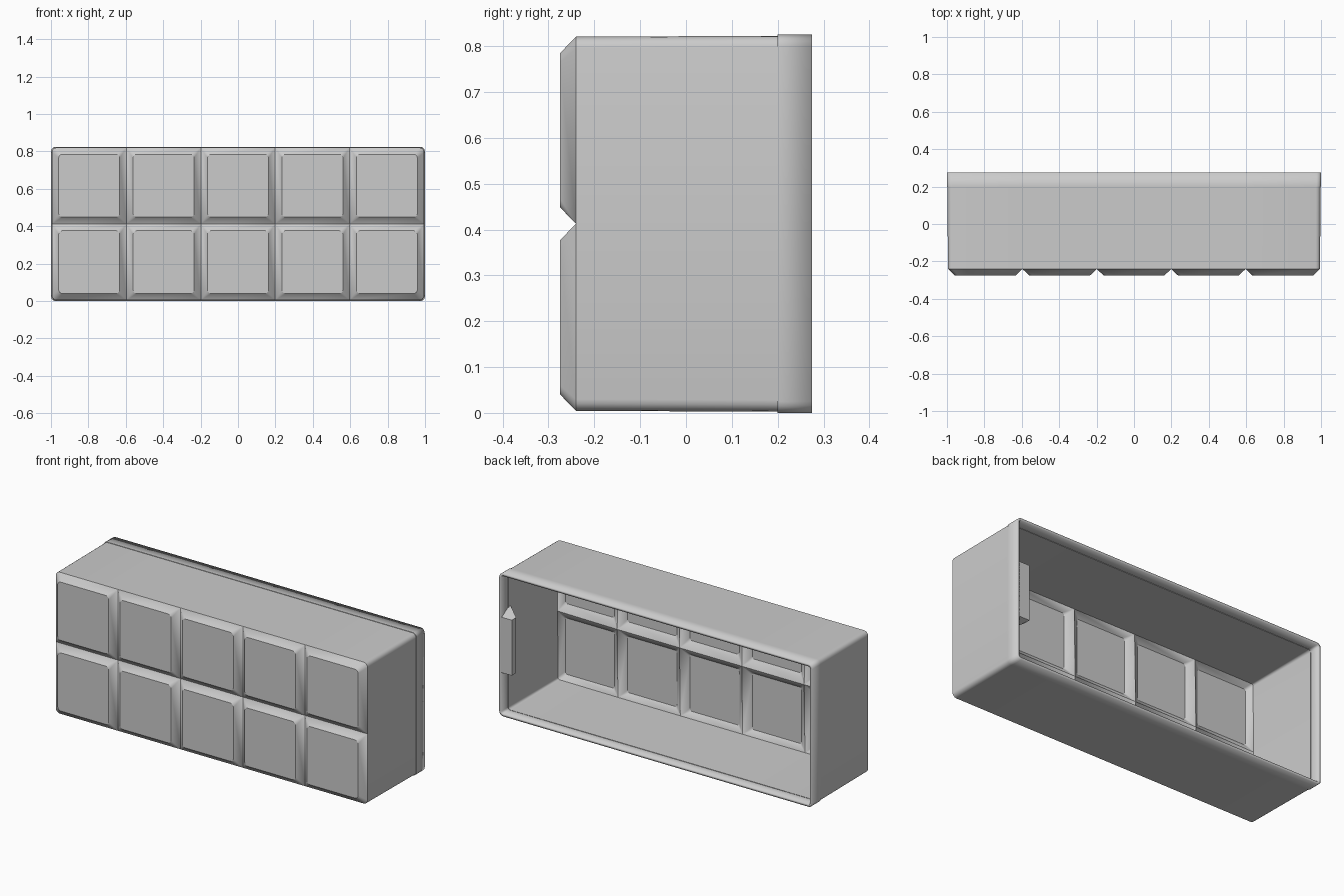
import bpy, bmesh, math

cube = bpy.data.objects.get("Cube")
if cube:
    bpy.data.objects.remove(cube, do_unlink=True)

HEIGHT, DEPTH = 0.825, 0.275
MID = HEIGHT / 2
HALF_X, HALF_Z = 0.995, 0.408      # outline just behind the pads
PAD_Y, GROOVE_Y, SEAM_Y = -DEPTH, -0.24, 0.2
INSET, COLS, ROWS = 0.036, 5, 2
STEPS = 4                          # segments per rounded corner

grey = bpy.data.materials.new("plain_grey")
grey.use_nodes = True
colour = (0.6, 0.6, 0.6, 1)
grey.diffuse_color = colour
grey.node_tree.nodes["Principled BSDF"].inputs["Base Color"].default_value = colour


def finish(name, bm):
    mesh = bpy.data.meshes.new(name)
    bm.to_mesh(mesh)
    bm.free()
    mesh.materials.append(grey)
    obj = bpy.data.objects.new(name, mesh)
    bpy.context.collection.objects.link(obj)
    return obj


def rounded_loop(bm, x0, x1, z0, z1, y, radii):
    """Ring of vertices around a rectangle, one radius per corner."""
    corners = [(x1, z1, -1, -1), (x0, z1, 1, -1), (x0, z0, 1, 1), (x1, z0, -1, 1)]
    ring = []
    for i, ((x, z, sx, sz), r) in enumerate(zip(corners, radii)):
        for k in range(STEPS + 1):
            a = math.pi / 2 * (i + k / STEPS)
            ring.append(bm.verts.new((x + sx * r + r * math.cos(a), y,
                                      z + sz * r + r * math.sin(a))))
    return ring


# Tray: raised pads with bevelled sides that meet in V grooves
bm = bmesh.new()
cw, ch = 2 * HALF_X / COLS, 2 * HALF_Z / ROWS
for c in range(COLS):
    for r in range(ROWS):
        x0, z0 = -HALF_X + c * cw, MID - HALF_Z + r * ch
        x1, z1 = x0 + cw, z0 + ch
        right, left = c == COLS - 1, c == 0
        top, bottom = r == ROWS - 1, r == 0
        outer_corner = [right and top, left and top, left and bottom, right and bottom]
        base = rounded_loop(bm, x0, x1, z0, z1, GROOVE_Y,
                            [0.025 if o else 0 for o in outer_corner])
        pad = rounded_loop(bm, x0 + INSET, x1 - INSET, z0 + INSET, z1 - INSET,
                           PAD_Y, [0.02] * 4)
        bm.faces.new(pad)
        for i in range(len(pad)):
            j = (i + 1) % len(pad)
            bm.faces.new((base[i], base[j], pad[j], pad[i]))
bmesh.ops.remove_doubles(bm, verts=bm.verts, dist=0.0005)

# Walls: drafted sides, a fine step at the seam, then a straight rim
for y, hx, hz in ((SEAM_Y, 0.997, 0.410), (SEAM_Y, 1.0, MID), (DEPTH, 1.0, MID)):
    edges = [e for e in bm.edges if e.is_boundary]
    old = {v for e in edges for v in e.verts}
    ox = max(v.co.x for v in old)
    oz = max(v.co.z for v in old) - MID
    new = bmesh.ops.extrude_edge_only(bm, edges=edges)["geom"]
    for v in new:
        if isinstance(v, bmesh.types.BMVert):
            v.co.x *= hx / ox
            v.co.z = MID + (v.co.z - MID) * hz / oz
            v.co.y = y
bmesh.ops.recalc_face_normals(bm, faces=bm.faces)
front = min(bm.faces, key=lambda f: f.calc_center_median().y)
if front.normal.y > 0:
    bmesh.ops.reverse_faces(bm, faces=bm.faces)
tray = finish("tray_shell", bm)

# Thin shell, so the grooves show inside as ridges
shell = tray.modifiers.new("wall_thickness", "SOLIDIFY")
shell.thickness = 0.015
shell.offset = -1
bpy.context.view_layer.objects.active = tray
tray.select_set(True)
bpy.ops.object.shade_smooth_by_angle(angle=math.radians(28))

# Tapered catch inside the left wall, flush with the open rim
bm = bmesh.new()
bmesh.ops.create_cube(bm, size=1)
for v in bm.verts:
    inner = v.co.x < 0
    back = v.co.y > 0
    half = 0.16 if inner or back else 0.2
    v.co.z = 0.41 + math.copysign(half, v.co.z)
    v.co.y = DEPTH if back else (0.235 if inner else 0.19)
    v.co.x = 0.92 if inner else 0.99
finish("left_catch", bm)
